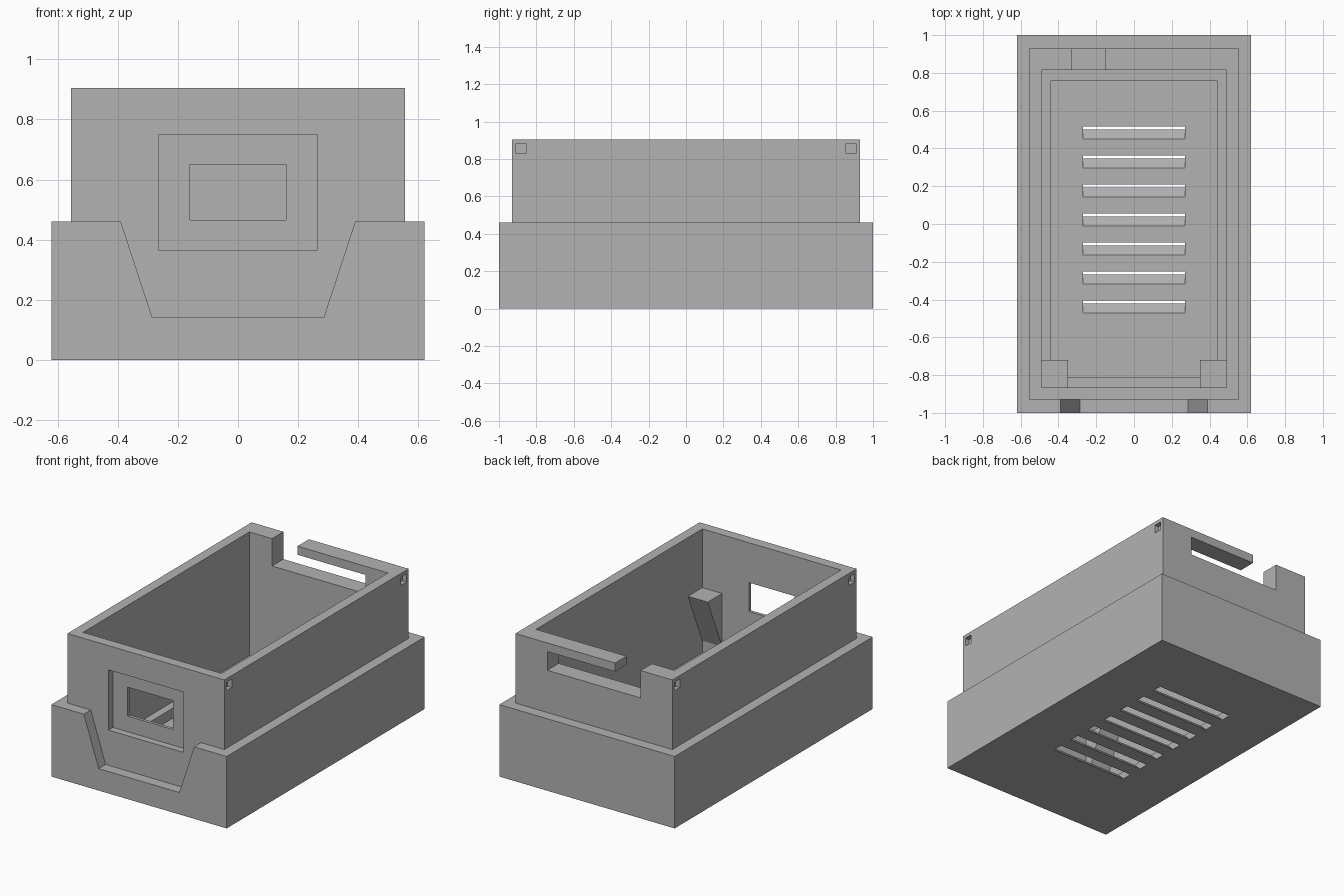
import bpy, bmesh

cube = bpy.data.objects.get("Cube")
if cube:
    bpy.data.objects.remove(cube, do_unlink=True)

grey = bpy.data.materials.new("plain_grey")
grey.use_nodes = True
COLOUR = (0.45, 0.45, 0.45, 1)
grey.diffuse_color = COLOUR
grey.node_tree.nodes["Principled BSDF"].inputs["Base Color"].default_value = COLOUR


def prism(name, profile, axis, lo, hi):
    """Extrude a 2D profile along x (profile is y, z) or y (profile is x, z)."""
    bm = bmesh.new()
    place = (lambda p: (lo, *p)) if axis == "x" else (lambda p: (p[0], lo, p[1]))
    face = bm.faces.new([bm.verts.new(place(p)) for p in profile])
    out = bmesh.ops.extrude_face_region(bm, geom=[face])
    shift = (hi - lo, 0, 0) if axis == "x" else (0, hi - lo, 0)
    moved = [g for g in out["geom"] if isinstance(g, bmesh.types.BMVert)]
    bmesh.ops.translate(bm, verts=moved, vec=shift)
    bmesh.ops.recalc_face_normals(bm, faces=bm.faces)
    mesh = bpy.data.meshes.new(name)
    bm.to_mesh(mesh)
    bm.free()
    mesh.materials.append(grey)
    obj = bpy.data.objects.new(name, mesh)
    bpy.context.collection.objects.link(obj)
    return obj


def box(name, x, y, z):
    rect = [(x[0], z[0]), (x[1], z[0]), (x[1], z[1]), (x[0], z[1])]
    return prism(name, rect, "y", *y)


def combine(target, other, operation="DIFFERENCE"):
    """Apply a boolean to the target and discard the other shape."""
    mod = target.modifiers.new("shape", "BOOLEAN")
    mod.operation, mod.object, mod.solver = operation, other, "EXACT"
    bpy.context.view_layer.update()
    graph = bpy.context.evaluated_depsgraph_get()
    mesh = bpy.data.meshes.new_from_object(target.evaluated_get(graph))
    target.modifiers.clear()
    target.data = mesh
    bpy.data.objects.remove(other, do_unlink=True)


# Stepped outer shell: wide base, narrower upper body
case = box("case", (-.62, .62), (-1, 1), (0, .46))
trapezoid = [(-.285, .14), (.285, .14), (.39, .46), (.39, .6), (-.39, .6), (-.39, .46)]
combine(case, prism("front_notch", trapezoid, "y", -1.1, -.93))
combine(case, box("upper_body", (-.555, .555), (-.93, .93), (.05, .905)), "UNION")

# Main cavity, with a sunken floor that leaves a narrow ledge
combine(case, box("cavity", (-.49, .49), (-.865, .815), (.115, 1)))
combine(case, box("sunken_floor", (-.44, .44), (-.81, .76), (.05, .2)))

# Front recess and window
combine(case, box("front_recess", (-.265, .265), (-1.1, -.885), (.365, .75)))
combine(case, box("front_window", (-.16, .16), (-1.1, -.8), (.465, .65)))

# Rear slot and its opening at the rim, leaving a hooked bar
combine(case, box("rear_slot", (-.33, .33), (.78, 1.1), (.73, .85)))
combine(case, box("rear_opening", (-.33, -.15), (.78, 1.1), (.8, 1)))

# Slanted vent slots through the floor
for i in range(7):
    y = -.47 + i * .1535
    slant = [(y - .02, .07), (y + .045, .07), (y + .135, -.02), (y + .07, -.02)]
    combine(case, prism("vent", slant, "x", -.27, .27))

# Small square sockets near the upper corners of both sides
for side in (-1, 1):
    for end in (-1, 1):
        xs = sorted((side * .525, side * .7))
        ys = sorted((end * .855, end * .91))
        combine(case, box("socket", xs, ys, (.828, .882)))

# Merge coplanar faces
bm = bmesh.new()
bm.from_mesh(case.data)
bmesh.ops.remove_doubles(bm, verts=bm.verts, dist=.0001)
bmesh.ops.dissolve_limit(bm, angle_limit=.01, verts=bm.verts, edges=bm.edges)
bm.to_mesh(case.data)
bm.free()

# Wedge brackets in the inner front corners
wedge = [(-.865, .53), (-.72, .53), (-.865, .19)]
prism("left_bracket", wedge, "x", .35, .49)
prism("right_bracket", wedge, "x", -.49, -.35)
